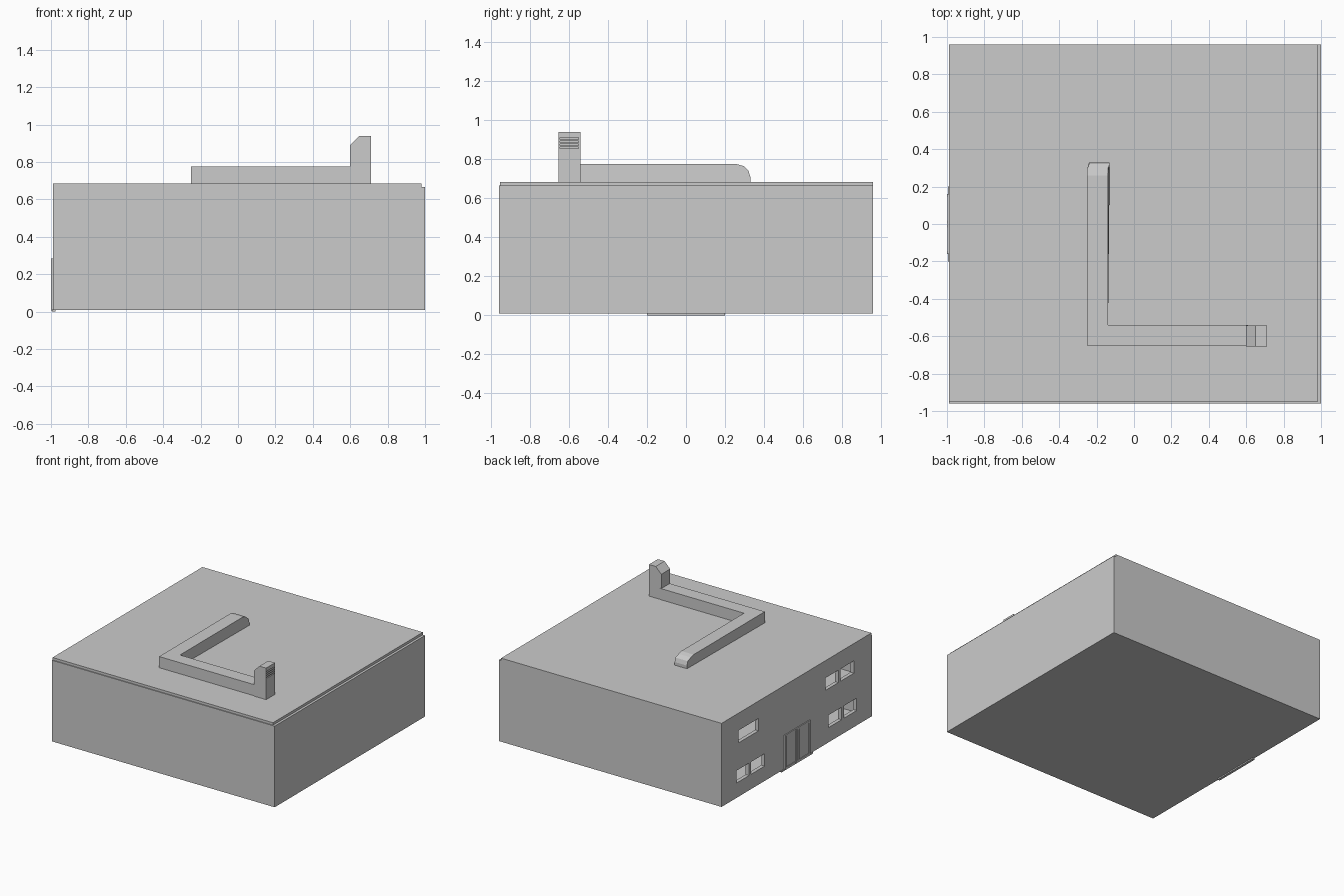
import bpy
import bmesh
from mathutils import Vector

cube = bpy.data.objects.get("Cube")
if cube:
    bpy.data.objects.remove(cube, do_unlink=True)

GREY = (0.6, 0.6, 0.6, 1)
mat = bpy.data.materials.new("light grey")
mat.use_nodes = True
mat.diffuse_color = GREY
mat.node_tree.nodes["Principled BSDF"].inputs["Base Color"].default_value = GREY


def finish(name, bm):
    bmesh.ops.recalc_face_normals(bm, faces=bm.faces)
    mesh = bpy.data.meshes.new(name)
    bm.to_mesh(mesh)
    bm.free()
    mesh.materials.append(mat)
    obj = bpy.data.objects.new(name, mesh)
    bpy.context.collection.objects.link(obj)
    return obj


def boxes(name, spans):
    """One object of boxes, each given as (x0, x1), (y0, y1), (z0, z1)."""
    bm = bmesh.new()
    for span in spans:
        verts = bmesh.ops.create_cube(bm, size=1)["verts"]
        for v in verts:
            v.co = Vector([lo + (c + 0.5) * (hi - lo) for c, (lo, hi) in zip(v.co, span)])
    return finish(name, bm)


def prism(name, profile, sweep):
    """Extrude a closed planar outline along the sweep vector."""
    bm = bmesh.new()
    face = bm.faces.new([bm.verts.new(p) for p in profile])
    new = bmesh.ops.extrude_face_region(bm, geom=[face])["geom"]
    bmesh.ops.translate(bm, vec=sweep, verts=[v for v in new if isinstance(v, bmesh.types.BMVert)])
    return finish(name, bm)


def cut(obj, name, spans):
    cutter = boxes(name, spans)
    cutter.hide_render = True
    mod = obj.modifiers.new(name, "BOOLEAN")
    mod.operation, mod.solver, mod.object = "DIFFERENCE", "EXACT", cutter
    bpy.context.view_layer.objects.active = obj
    bpy.ops.object.modifier_apply(modifier=mod.name)
    bpy.data.objects.remove(cutter, do_unlink=True)


# Hollow two-storey building with a mid floor
walls = boxes("building_walls", [((-0.99, 1), (-0.96, 0.96), (0.01, 0.665))])
cut(walls, "storeys", [((-0.96, 0.97), (-0.93, 0.93), z) for z in ((0.02, 0.32), (0.335, 0.65))])

# Window openings in the entrance wall
UPPER, LOWER = (0.445, 0.545), (0.13, 0.23)
windows = [
    ((0.49, 0.745), UPPER), ((-0.53, -0.365), UPPER), ((-0.73, -0.555), UPPER),
    ((0.61, 0.77), LOWER), ((0.41, 0.585), LOWER),
    ((-0.57, -0.405), LOWER), ((-0.765, -0.6), LOWER),
]
cut(walls, "windows", [((-1.1, -0.95), y, z) for y, z in windows])

# Roof slab, set back from the walls on two sides
boxes("roof_slab", [((-0.99, 0.98), (-0.953, 0.96), (0.665, 0.685))])

# Double entrance door: panels, frame bars and threshold
boxes("door_panels", [((-0.993, -0.988), (-0.15, 0.15), (0.01, 0.275))])
bars = [((-1, -0.988), (y - 0.008, y + 0.008), (0.005, 0.285)) for y in (-0.152, -0.012, 0.012, 0.152)]
bars += [((-0.998, -0.988), (-0.15, 0.15), z) for z in ((0.005, 0.022), (0.27, 0.285))]
boxes("door_frame", bars)
boxes("door_threshold", [((-0.995, -0.975), (-0.2, 0.2), (0, 0.012))])

# Roof duct: cross run and long run with a rounded, slightly skewed end
BASE, TOP = 0.68, 0.775
boxes("duct_cross_run", [((-0.14, 0.61), (-0.65, -0.54), (BASE, TOP))])
outline = [(-0.65, BASE), (-0.65, TOP), (0.26, TOP), (0.295, 0.766), (0.32, 0.742), (0.33, 0.71), (0.33, BASE)]
duct = prism("duct_long_run", [(-0.25, y, z) for y, z in outline], (0.11, 0, 0))
for v in duct.data.vertices:
    if v.co.y > 0.3:
        v.co.x += 0.01

# Upright vent with a chamfered top and louvre slots
outline = [(0.6, BASE), (0.6, 0.89), (0.65, 0.94), (0.71, 0.94), (0.71, BASE)]
vent = prism("duct_vent", [(x, -0.655, z) for x, z in outline], (0, 0.113, 0))
cut(vent, "louvres", [((0.69, 0.75), (-0.645, -0.552), (z, z + 0.008))
                      for z in (0.855, 0.871, 0.887, 0.903)])
